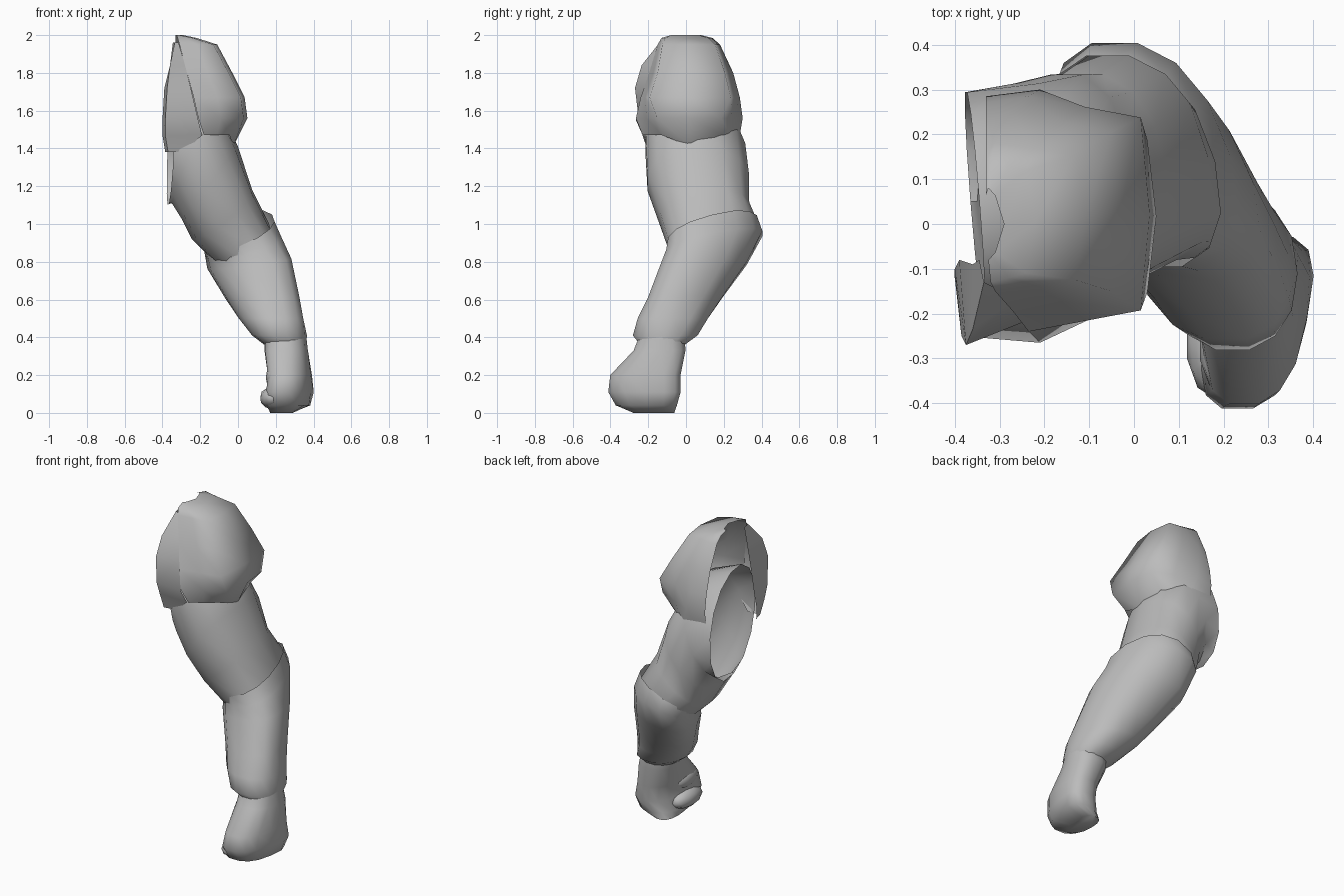
import bpy, bmesh, math
from mathutils import Vector

cube = bpy.data.objects.get("Cube")
if cube:
    bpy.data.objects.remove(cube, do_unlink=True)

grey = bpy.data.materials.new("plain grey")
grey.use_nodes = True
grey.diffuse_color = (0.5, 0.5, 0.5, 1)
grey.node_tree.nodes["Principled BSDF"].inputs["Base Color"].default_value = (0.5, 0.5, 0.5, 1)


def finish(name, bm, angle):
    bmesh.ops.recalc_face_normals(bm, faces=bm.faces)
    mesh = bpy.data.meshes.new(name)
    bm.to_mesh(mesh)
    bm.free()
    obj = bpy.data.objects.new(name, mesh)
    bpy.context.collection.objects.link(obj)
    mesh.materials.append(grey)
    bpy.ops.object.select_all(action='DESELECT')
    bpy.context.view_layer.objects.active = obj
    obj.select_set(True)
    bpy.ops.object.shade_smooth_by_angle(angle=math.radians(angle))


def loft(name, rows, closed=True, cap=False, angle=60):
    """Skin a list of equally long point rows."""
    bm = bmesh.new()
    rings = [[bm.verts.new(p) for p in row] for row in rows]
    n = len(rings[0])
    for a, b in zip(rings, rings[1:]):
        for i in range(n if closed else n - 1):
            j = (i + 1) % n
            bm.faces.new((a[i], a[j], b[j], b[i]))
    if cap:
        bm.faces.new(rings[-1])
    finish(name, bm, angle)


def power(v, e):
    return math.copysign(abs(v) ** e, v)


def ring(cx, cy, cz, rx, rz, ry, skew=0, lean=0, e=0.95, sides=14):
    """Tilted oval: rx and rz span one axis; ry, skew (x) and lean (z) the other."""
    pts = []
    for i in range(sides):
        t = math.tau * i / sides
        c, s = power(math.cos(t), e), power(math.sin(t), e)
        pts.append(Vector((cx + rx * c + skew * s, cy + ry * s, cz + rz * c + lean * s)))
    return pts


# Upper arm: open at the shoulder, bending into the elbow
loft("upper_arm", [
    ring(-0.355, 0.05, 1.42, 0.01, 0.31, 0.25, -0.02, -0.08),
    ring(-0.24, 0.05, 1.39, 0.11, 0.28, 0.27, 0, -0.03),
    ring(-0.15, 0.065, 1.22, 0.15, 0.19, 0.275),
    ring(-0.085, 0.10, 1.05, 0.16, 0.13, 0.24, -0.03, 0.03, e=0.85),
    ring(0.0, 0.15, 0.92, 0.165, 0.08, 0.235, -0.05, 0.07, e=0.85),
    ring(0.05, 0.12, 0.80, 0.15, 0.04, 0.20, -0.05),
])

# Forearm: sleeve that wraps the elbow and tapers to the wrist
loft("forearm", [
    ring(0.0, 0.14, 0.965, 0.18, 0.085, 0.24, -0.06, 0.06, e=0.88),
    ring(0.025, 0.15, 0.90, 0.19, 0.055, 0.26, -0.07, 0.05, e=0.88),
    ring(0.06, 0.095, 0.79, 0.205, 0.03, 0.23, -0.07, e=0.85),
    ring(0.13, -0.005, 0.61, 0.185, 0.01, 0.20, -0.05, e=0.85),
    ring(0.175, -0.07, 0.50, 0.17, 0.0, 0.19, -0.03, e=0.85),
    ring(0.22, -0.11, 0.41, 0.145, 0.0, 0.175, e=0.9),
    ring(0.25, -0.125, 0.36, 0.11, 0.0, 0.12),
])

# Hand: closed fist, its front turned towards the body
loft("hand", [
    ring(0.25, -0.125, 0.42, 0.11, 0, 0.12),
    ring(0.255, -0.14, 0.33, 0.115, 0, 0.14, 0.01, e=0.8),
    ring(0.275, -0.215, 0.20, 0.11, 0, 0.19, 0.03, e=0.8),
    ring(0.275, -0.22, 0.11, 0.11, 0, 0.195, 0.045, e=0.75),
    ring(0.265, -0.21, 0.04, 0.11, 0, 0.165, 0.03, e=0.75),
    ring(0.23, -0.17, 0.0, 0.06, 0, 0.11, e=0.8),
], cap=True)


def blob(name, centre, size):
    bm = bmesh.new()
    bmesh.ops.create_icosphere(bm, subdivisions=2, radius=1)
    bmesh.ops.scale(bm, vec=size, verts=bm.verts)
    bmesh.ops.translate(bm, vec=centre, verts=bm.verts)
    finish(name, bm, 60)


# Curled fingers and thumb on the inner side of the fist
blob("curled_fingers", (0.18, -0.26, 0.08), (0.065, 0.13, 0.06))
blob("thumb", (0.20, -0.27, 0.19), (0.055, 0.11, 0.06))


# Shoulder pad: open shell of levels, each running front corner, outer side, back
def pad_level(z, xf, xr, yf, yb, flat=0.8, dip=0):
    mid, half = (yf + yb) / 2, (yb - yf) / 2
    side = xr - 0.02
    return [Vector(p) for p in (
        (xf, yf, z),
        ((xf + side) / 2, mid - half * (1 + flat) / 2, z),
        (side, mid - half * flat, z),
        (xr, mid, z - dip),
        (side, mid + half * flat, z),
        ((xf + side) / 2, mid + half * (1 + flat) / 2, z),
        (xf, yb, z),
        (-0.33, yb - 0.015, z))]


loft("shoulder_pad", [
    pad_level(2.0, -0.325, -0.29, -0.08, 0.08),
    pad_level(1.985, -0.32, -0.22, -0.13, 0.14, 0.85),
    pad_level(1.95, -0.31, -0.11, -0.15, 0.18, 0.85),
    pad_level(1.80, -0.27, -0.03, -0.195, 0.25, 0.8),
    pad_level(1.67, -0.235, 0.035, -0.24, 0.285, 0.82),
    pad_level(1.56, -0.21, 0.05, -0.265, 0.30, 0.6),
    pad_level(1.47, -0.18, -0.025, -0.23, 0.285, 0.6, 0.06),
], closed=False, angle=70)


# Thin fold from the pad's front corner round to the open side
flap = [
    (1.96, (-0.315, -0.14), (-0.335, -0.13), (-0.345, -0.08)),
    (1.84, (-0.28, -0.18), (-0.36, -0.235), (-0.36, -0.09)),
    (1.72, (-0.25, -0.22), (-0.375, -0.27), (-0.39, -0.08)),
    (1.55, (-0.21, -0.265), (-0.385, -0.25), (-0.40, -0.10)),
    (1.47, (-0.19, -0.23), (-0.385, -0.22), (-0.40, -0.12)),
    (1.38, (-0.29, -0.19), (-0.37, -0.20), (-0.385, -0.14)),
]
loft("front_flap", [[Vector((x, y, z)) for x, y in pts] for z, *pts in flap],
     closed=False)
